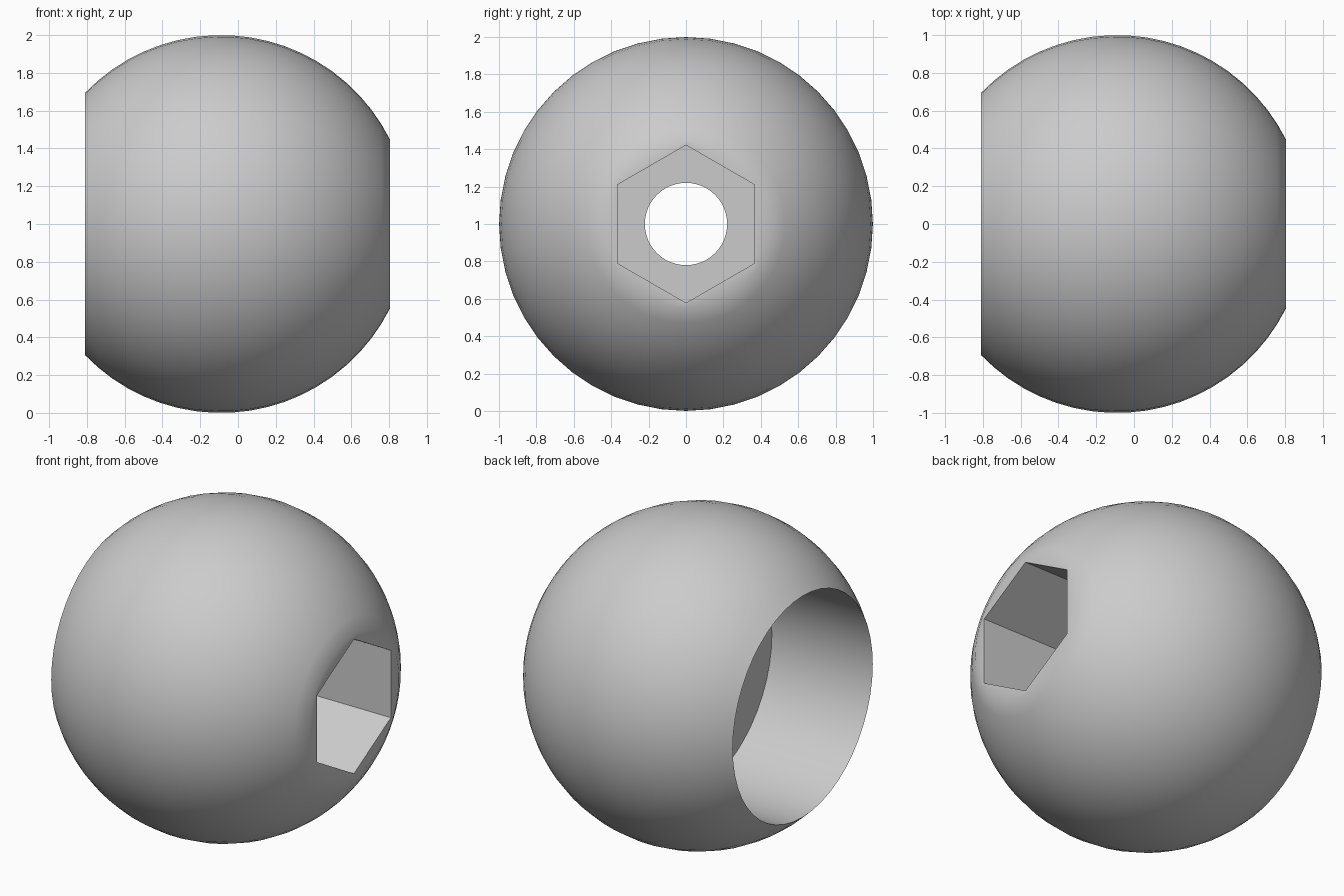
import bpy, bmesh, math

# Remove the default cube
old = bpy.data.objects.get("Cube")
if old:
    bpy.data.objects.remove(old, do_unlink=True)

SEGMENTS = 48
CENTRE_X = -0.09
LEFT_X, RIGHT_X = -0.81, 0.805
BORE_FLOOR_X = -0.11
HEX_FLOOR_X = 0.12
HOLE_RADIUS = 0.22
HEX_FLAT = 0.365     # centre to flat of the hexagon


def circle(radius):
    return lambda a: radius


def hexagon(a):
    return HEX_FLAT / math.cos(a % (math.pi / 3) - math.pi / 6)


# Sphere rings between the two cut planes
first = math.acos(RIGHT_X - CENTRE_X)
last = math.acos(LEFT_X - CENTRE_X)
STEPS = 20
profile = []
for i in range(STEPS + 1):
    t = first + (last - first) * i / STEPS
    profile.append((CENTRE_X + math.cos(t), circle(math.sin(t))))

# Wide bore, through hole and hexagonal socket close the loop
profile += [
    (BORE_FLOOR_X, circle(math.sin(last))),
    (BORE_FLOOR_X, circle(HOLE_RADIUS)),
    (HEX_FLOOR_X, circle(HOLE_RADIUS)),
    (HEX_FLOOR_X, hexagon),
    (RIGHT_X, hexagon),
]

# Loft the rings around the x axis
bm = bmesh.new()
angles = [2 * math.pi * k / SEGMENTS for k in range(SEGMENTS)]
rings = [[bm.verts.new((x, r(a) * math.sin(a), 1 + r(a) * math.cos(a)))
          for a in angles] for x, r in profile]
for i, ring in enumerate(rings):
    after = rings[(i + 1) % len(rings)]
    for k in range(SEGMENTS):
        n = (k + 1) % SEGMENTS
        bm.faces.new((ring[k], ring[n], after[n], after[k]))
bmesh.ops.recalc_face_normals(bm, faces=bm.faces)

mesh = bpy.data.meshes.new("ball_body")
bm.to_mesh(mesh)
bm.free()
ball = bpy.data.objects.new("ball_body", mesh)
bpy.context.collection.objects.link(ball)

# Plain grey
grey = bpy.data.materials.new("grey")
grey.use_nodes = True
colour = (0.6, 0.6, 0.6, 1)
grey.diffuse_color = colour
grey.node_tree.nodes["Principled BSDF"].inputs["Base Color"].default_value = colour
mesh.materials.append(grey)

# Smooth ball, sharp cut edges
bpy.ops.object.select_all(action='DESELECT')
ball.select_set(True)
bpy.context.view_layer.objects.active = ball
bpy.ops.object.shade_smooth_by_angle(angle=math.radians(32))
